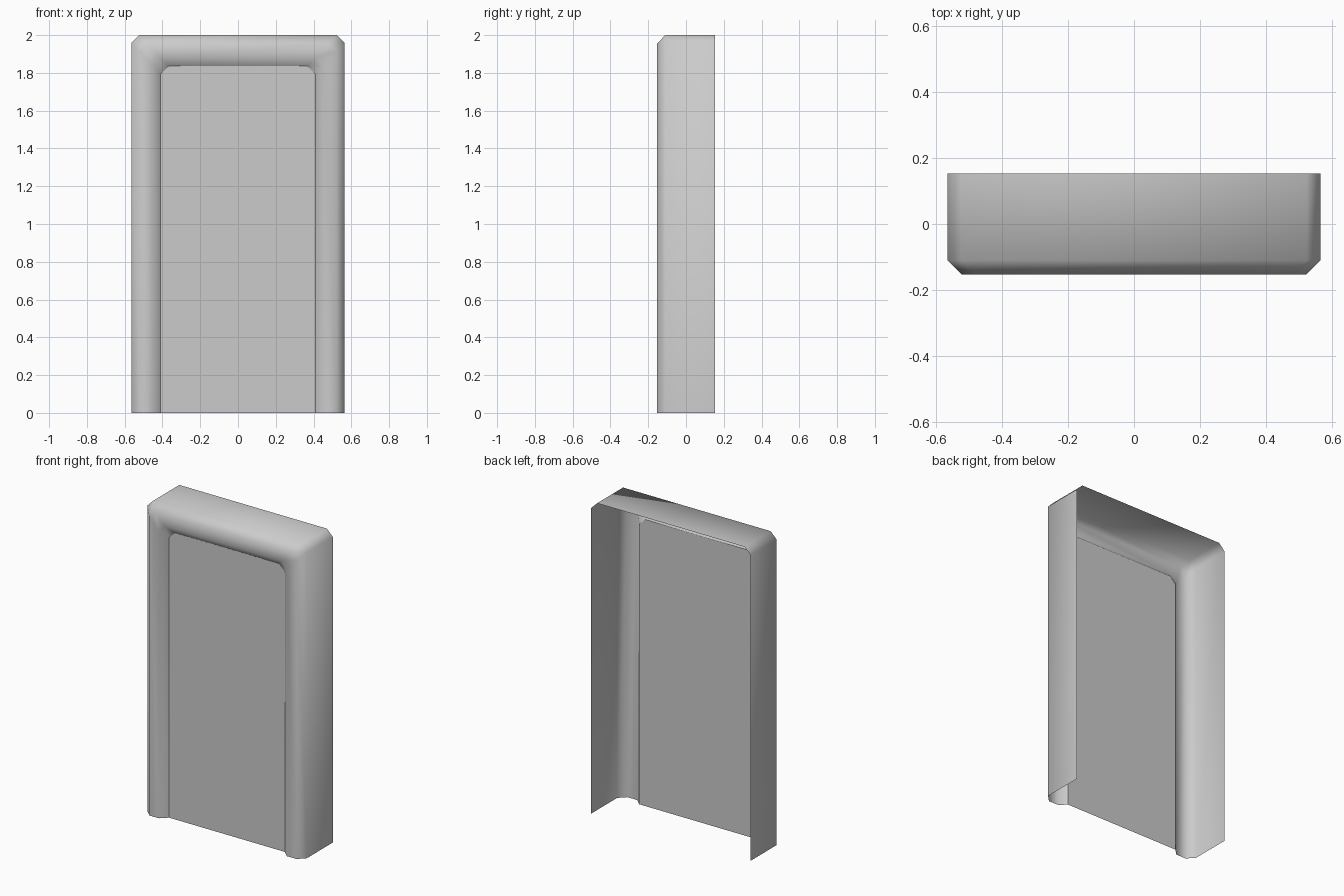
import bpy, bmesh

if "Cube" in bpy.data.objects:
    bpy.data.objects.remove(bpy.data.objects["Cube"])

# Cross-section of the frame: (inset from outer edge, y), outer back to inner front
PROFILE = [(0.0, 0.153), (0.0, -0.11), (0.043, -0.153), (0.112, -0.153), (0.155, -0.112)]
HALF_W, TOP, CUT = 0.565, 2.0, 0.042


def arch(inset):
    """Inverted U with clipped corners, as (x, z), from right foot to left foot."""
    w, t = HALF_W - inset, TOP - inset * 1.06
    right = [(w, 0), (w, t - CUT), (w - CUT, t)]
    return right + [(-x, z) for x, z in reversed(right)]


def finish(name, bm, outward, smooth):
    # Open sheets: flip every face if the chosen test face points the wrong way
    bm.normal_update()
    bm.faces.ensure_lookup_table()
    if bm.faces[0].normal.dot(outward) < 0:
        bmesh.ops.reverse_faces(bm, faces=bm.faces[:])
    for f in bm.faces:
        f.smooth = smooth
    mesh = bpy.data.meshes.new(name)
    bm.to_mesh(mesh)
    bm.free()
    obj = bpy.data.objects.new(name, mesh)
    bpy.context.collection.objects.link(obj)
    return obj


# Door frame: profile swept along the arch, open at the back and feet
bm = bmesh.new()
rows = [[bm.verts.new((x, y, z)) for x, z in arch(i)] for i, y in PROFILE]
for a, b in zip(rows, rows[1:]):
    for j in range(len(a) - 1):
        bm.faces.new((a[j], a[j + 1], b[j + 1], b[j]))
finish("door_frame", bm, (1, 0, 0), True)

# Door panel: single flat sheet filling the opening
bm = bmesh.new()
inset, y = PROFILE[-1]
bm.faces.new([bm.verts.new((x, y, z)) for x, z in arch(inset)])
finish("door_panel", bm, (0, -1, 0), False)
